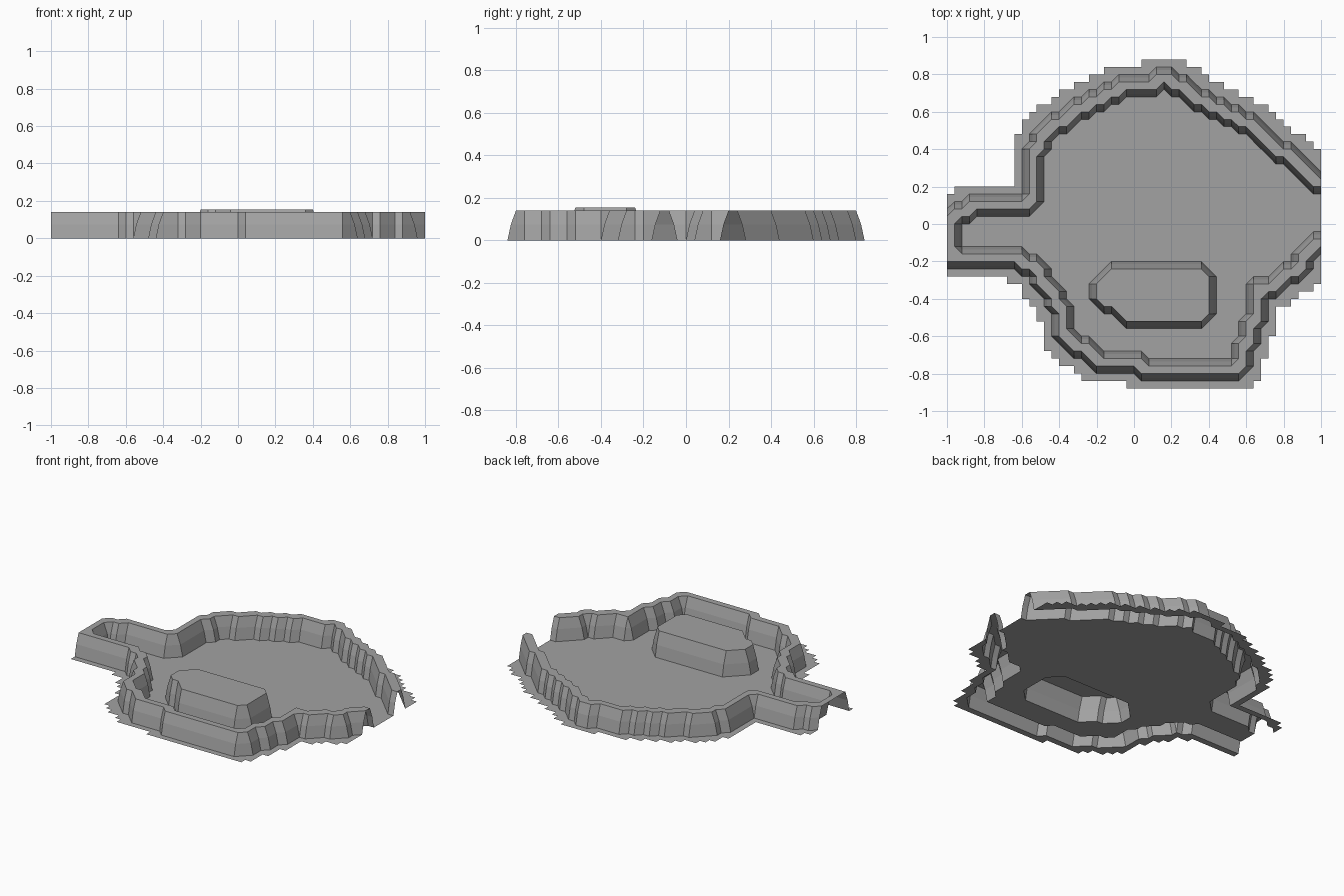
import bpy
import bmesh

CELL = 0.04
NX, NY = 50, 44          # cells across and deep
WALL_TOP, MOUND_TOP, BREAK = 0.14, 0.155, 0.075

if "Cube" in bpy.data.objects:
    bpy.data.objects.remove(bpy.data.objects["Cube"], do_unlink=True)

stone = bpy.data.materials.new("stone grey")
stone.use_nodes = True
grey = (0.36, 0.36, 0.36, 1)
stone.diffuse_color = grey
stone.node_tree.nodes["Principled BSDF"].inputs["Base Color"].default_value = grey

# Centre line of the rampart, from the gap round to the gap on the left side
path = [(.98, -.10), (.90, -.18), (.86, -.26), (.78, -.30), (.74, -.34), (.66, -.34),
        (.66, -.46), (.62, -.58), (.58, -.70), (.54, -.78), (.06, -.78), (-.02, -.74),
        (-.18, -.74), (-.38, -.58), (-.38, -.50), (-.42, -.42), (-.46, -.34),
        (-.54, -.22), (-.66, -.18), (-.98, -.18), (-.98, .02), (-.90, .06),
        (-.82, .10), (-.58, .10), (-.54, .18), (-.54, .38), (-.46, .50), (-.38, .54),
        (-.30, .62), (-.18, .66), (-.02, .74), (.10, .74), (.14, .78), (.18, .78),
        (.30, .70), (.42, .62), (.58, .54), (.66, .50), (.74, .42), (.86, .34),
        (.94, .26), (.98, .22)]
# Outline of the mound's flat top
mound = [(-.21, -.31), (-.21, -.41), (-.05, -.53), (.37, -.53), (.41, -.49),
         (.41, -.27), (.37, -.23), (-.13, -.23)]


def inside(x, y, poly):
    hit = False
    for (ax, ay), (bx, by) in zip(poly, poly[1:] + poly[:1]):
        if (ay > y) != (by > y) and x < ax + (y - ay) * (bx - ax) / (by - ay):
            hit = not hit
    return hit


def cell_at(x, y):
    return int((x + 1) / CELL), int((y + NY * CELL / 2) / CELL)


def corners(c):
    i, j = c
    return [(i, j), (i + 1, j), (i + 1, j + 1), (i, j + 1)]


def grow(cells, n):
    return {(i + a, j + b) for i, j in cells
            for a in range(-n, n + 1) for b in range(-n, n + 1)
            if 0 <= i + a < NX and 0 <= j + b < NY}


def place(i, j):
    return i * CELL - 1, (j - NY / 2) * CELL


# Cells that carry the rampart top
ridge = set()
for (ax, ay), (bx, by) in zip(path, path[1:]):
    steps = max(1, round(max(abs(bx - ax), abs(by - ay)) / CELL))
    for k in range(steps + 1):
        t = k / steps
        ridge.add(cell_at(ax + (bx - ax) * t + 1e-4, ay + (by - ay) * t + 1e-4))

wall_points = {p for c in ridge for p in corners(c)}
mound_points = {(i, j) for i in range(NX + 1) for j in range(NY + 1)
                if inside(*place(i, j), mound)}
height = {p: WALL_TOP for p in wall_points}
height.update({p: MOUND_TOP for p in mound_points})

# Sort every cell of the ground into floor, rampart or mound
court = path + [(1.1, .22), (1.1, -.10)]
ground = grow(ridge, 2) | {(i, j) for i in range(NX) for j in range(NY)
                           if inside(*place(i + .5, j + .5), court)}
rampart_cells = {c for c in ground if wall_points & set(corners(c))}
mound_cells = {c for c in ground if mound_points & set(corners(c))}
floor_cells = ground - rampart_cells - mound_cells


def build(name, cells):
    bm = bmesh.new()
    verts = {}

    def vert(p):
        if p not in verts:
            verts[p] = bm.verts.new((*place(*p), height.get(p, 0)))
        return verts[p]

    for c in sorted(cells):
        ring = [vert(p) for p in corners(c)]
        high = [v.co.z > 0 for v in ring]
        if sum(high) in (1, 3):
            # Chamfer corners: cut off the odd point
            k = high.index(sum(high) == 1)
            ring = ring[k:] + ring[:k]
            bm.faces.new((ring[0], ring[1], ring[3]))
            bm.faces.new((ring[1], ring[2], ring[3]))
        else:
            bm.faces.new(ring)
    # Break each bank into a steep foot and a gentler shoulder
    cut = bmesh.ops.bisect_plane(bm, geom=bm.verts[:] + bm.edges[:] + bm.faces[:],
                                 plane_co=(0, 0, BREAK), plane_no=(0, 0, 1))
    moves = []
    for v in (g for g in cut["geom_cut"] if isinstance(g, bmesh.types.BMVert)):
        feet = [e.other_vert(v) for e in v.link_edges if e.other_vert(v).co.z < 0.01]
        if feet:
            moves.append((v, (feet[0].co.xy - v.co.xy) * 0.25))
    for v, shift in moves:
        v.co.xy += shift
    mesh = bpy.data.meshes.new(name)
    bm.to_mesh(mesh)
    bm.free()
    mesh.materials.append(stone)
    bpy.context.collection.objects.link(bpy.data.objects.new(name, mesh))


build("floor", floor_cells)
build("rampart", rampart_cells)
build("mound", mound_cells)
